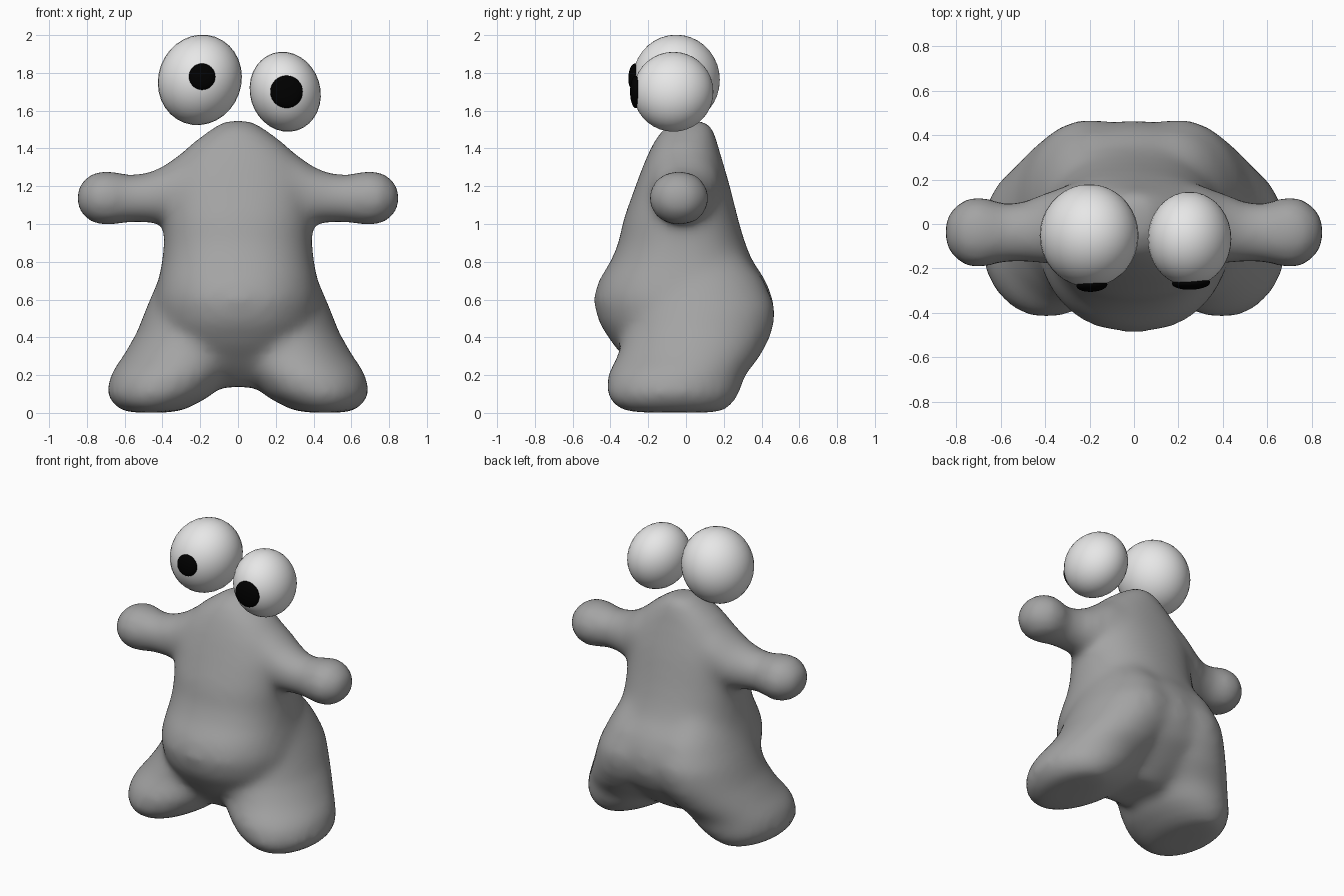
import bpy, bmesh, math
from mathutils import Vector, Matrix

if "Cube" in bpy.data.objects:
    bpy.data.objects.remove(bpy.data.objects["Cube"])


def material(name, rgb):
    m = bpy.data.materials.new(name)
    m.diffuse_color = (*rgb, 1)
    m.use_nodes = True
    m.node_tree.nodes["Principled BSDF"].inputs["Base Color"].default_value = m.diffuse_color
    return m


GREY = material("body grey", (0.37, 0.37, 0.37))
WHITE = material("eye white", (0.8, 0.8, 0.8))
BLACK = material("pupil black", (0.0, 0.0, 0.0))
SIDES = 32


def loft(bm, rings, place, power=2.0):
    """Closed tube through oval rings: (position, min u, max u, min v, max v)."""
    loops = []
    for pos, u0, u1, v0, v1 in rings:
        loop = []
        for i in range(SIDES):
            a = math.tau * i / SIDES
            c, s = math.cos(a), math.sin(a)
            u = (u0 + u1) / 2 + (u1 - u0) / 2 * math.copysign(abs(c) ** (2 / power), c)
            v = (v0 + v1) / 2 + (v1 - v0) / 2 * math.copysign(abs(s) ** (2 / power), s)
            loop.append(bm.verts.new(place(pos, u, v)))
        loops.append(loop)
    for a, b in zip(loops, loops[1:]):
        for i in range(SIDES):
            j = (i + 1) % SIDES
            bm.faces.new((a[i], a[j], b[j], b[i]))
    bm.faces.new(loops[0])
    bm.faces.new(loops[-1])


# Torso: z, x range, y range
torso = [
    (0.15, -0.16, 0.16, -0.16, 0.16), (0.25, -0.30, 0.30, -0.27, 0.28),
    (0.36, -0.38, 0.38, -0.37, 0.40), (0.48, -0.42, 0.42, -0.45, 0.455),
    (0.60, -0.43, 0.43, -0.48, 0.45), (0.70, -0.41, 0.41, -0.45, 0.41),
    (0.80, -0.39, 0.39, -0.385, 0.34), (0.90, -0.38, 0.38, -0.345, 0.30),
    (1.02, -0.38, 0.38, -0.32, 0.265), (1.20, -0.38, 0.38, -0.255, 0.22),
    (1.32, -0.33, 0.33, -0.21, 0.185), (1.42, -0.235, 0.235, -0.165, 0.155),
    (1.49, -0.14, 0.14, -0.12, 0.14), (1.535, -0.07, 0.07, -0.05, 0.11),
]
# Leg: z, x range, y range
leg = [
    (0.014, 0.36, 0.57, -0.25, 0.16), (0.03, 0.28, 0.63, -0.36, 0.22),
    (0.10, 0.15, 0.685, -0.41, 0.27), (0.20, 0.06, 0.665, -0.405, 0.30),
    (0.30, -0.02, 0.595, -0.35, 0.38), (0.42, -0.08, 0.525, -0.32, 0.445),
    (0.55, -0.08, 0.475, -0.30, 0.465), (0.70, -0.06, 0.41, -0.28, 0.40),
    (0.85, 0.00, 0.34, -0.22, 0.28),
]
# Arm: x, y range, z range
arm = [
    (0.15, -0.18, 0.17, 1.05, 1.43), (0.28, -0.18, 0.17, 1.02, 1.375),
    (0.40, -0.17, 0.13, 1.01, 1.29), (0.50, -0.16, 0.09, 1.02, 1.255),
    (0.58, -0.16, 0.08, 1.02, 1.25), (0.69, -0.19, 0.117, 0.998, 1.277),
    (0.76, -0.183, 0.107, 1.008, 1.267), (0.82, -0.135, 0.06, 1.055, 1.22),
    (0.845, -0.08, 0.01, 1.10, 1.17),
]

bm = bmesh.new()
loft(bm, torso, lambda p, u, v: (u, v, p), 2.25)
for side in (-1, 1):
    loft(bm, leg, lambda p, u, v: (side * u, v, p), 2.05)
    loft(bm, arm, lambda p, u, v: (side * p, u, v))
bmesh.ops.recalc_face_normals(bm, faces=bm.faces)
mesh = bpy.data.meshes.new("body")
bm.to_mesh(mesh)
bm.free()
mesh.materials.append(GREY)
body = bpy.data.objects.new("body", mesh)
bpy.context.collection.objects.link(body)

# Fuse the limbs into one soft skin
fuse = body.modifiers.new("fuse", 'REMESH')
fuse.mode = 'VOXEL'
fuse.voxel_size = 0.025
fuse.use_smooth_shade = True
soften = body.modifiers.new("soften", 'SMOOTH')
soften.factor = 0.5
soften.iterations = 26
swell = body.modifiers.new("swell", 'DISPLACE')
swell.strength = 0.013
swell.mid_level = 0


def ball(name, centre, radii, rotation, mat):
    """Smooth ellipsoid with its poles along y before it is turned."""
    bm = bmesh.new()
    bmesh.ops.create_uvsphere(bm, u_segments=32, v_segments=18, radius=1)
    bmesh.ops.rotate(bm, verts=bm.verts, matrix=Matrix.Rotation(math.pi / 2, 3, 'X'))
    bmesh.ops.scale(bm, verts=bm.verts, vec=radii)
    bmesh.ops.rotate(bm, verts=bm.verts, matrix=rotation)
    bmesh.ops.translate(bm, verts=bm.verts, vec=centre)
    for f in bm.faces:
        f.smooth = True
    me = bpy.data.meshes.new(name)
    bm.to_mesh(me)
    bm.free()
    me.materials.append(mat)
    bpy.context.collection.objects.link(bpy.data.objects.new(name, me))


# Eyes and pupils: centre, radii, tilt, pupil centre, pupil radius
eyes = [
    ("left", (-0.202, -0.052, 1.763), (0.220, 0.231, 0.242), 0.35,
     (-0.19, -0.275, 1.78), 0.07),
    ("right", (0.25, -0.067, 1.70), (0.186, 0.212, 0.214), -0.3,
     (0.257, -0.266, 1.70), 0.086),
]
for side, centre, radii, tilt, spot, r in eyes:
    ball(side + "_eye", centre, radii, Matrix.Rotation(tilt, 3, 'Y'), WHITE)
    facing = Vector((0, -1, 0)).rotation_difference(Vector(spot) - Vector(centre))
    ball(side + "_pupil", spot, (r, 0.03, r), facing.to_matrix(), BLACK)
